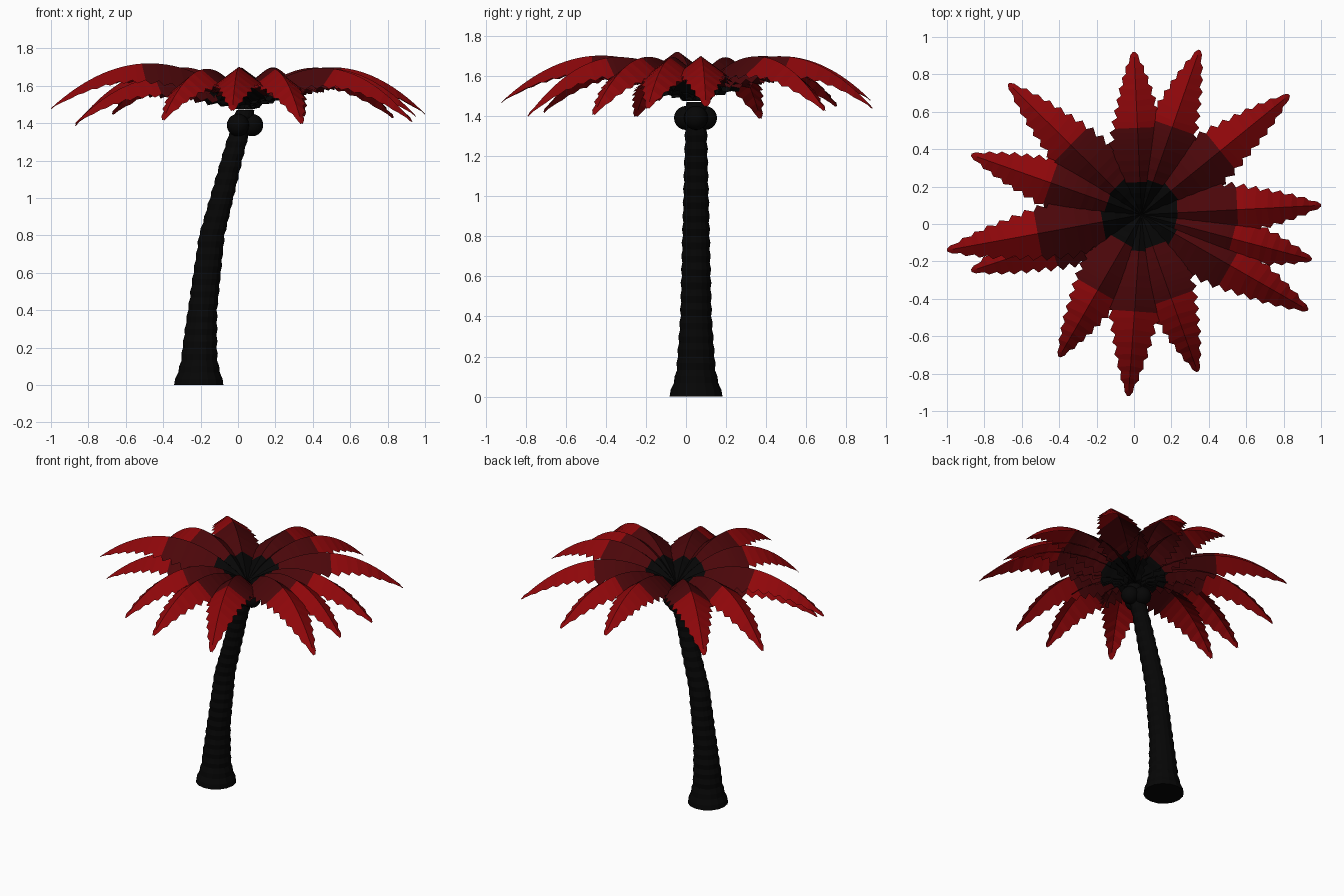
import bpy, bmesh, math
from mathutils import Vector

cube = bpy.data.objects.get("Cube")
if cube:
    bpy.data.objects.remove(cube)


def material(name, rgb):
    m = bpy.data.materials.new(name)
    m.use_nodes = True
    col = (*rgb, 1)
    m.diffuse_color = col
    m.node_tree.nodes["Principled BSDF"].inputs["Base Color"].default_value = col
    return m


BLACK = material("charcoal", (0.0018, 0.0018, 0.0018))
DARK = material("dark red", (0.07, 0.002, 0.003))
RED = material("bright red", (0.27, 0.002, 0.003))


def finish(bm, name, mats):
    mesh = bpy.data.meshes.new(name)
    bm.to_mesh(mesh)
    bm.free()
    for m in mats:
        mesh.materials.append(m)
    obj = bpy.data.objects.new(name, mesh)
    bpy.context.collection.objects.link(obj)
    return obj


def lerp_table(table, v):
    for (a, fa), (b, fb) in zip(table, table[1:]):
        if v <= b:
            return fa + (fb - fa) * (v - a) / (b - a)
    return table[-1][1]


CROWN = Vector((0.04, 0.05, 1.5))

# Trunk: leaning stack of bulging rings with a flared foot
LEAN = [(0, -0.21), (0.2, -0.205), (0.4, -0.19), (0.8, -0.14), (1.2, -0.035), (1.47, 0.04)]
GIRTH = [(0, 0.132), (0.04, 0.122), (0.12, 0.098), (0.4, 0.078), (0.8, 0.068), (1.47, 0.05)]
SIDES, BANDS, TOP = 16, 22, 1.47
bm = bmesh.new()
rings = []
for i in range(BANDS * 2 + 1):
    z = TOP * i / (BANDS * 2)
    r = lerp_table(GIRTH, z) + (0.003 if i % 2 else -0.003) * (i > 0)
    x = lerp_table(LEAN, z)
    rings.append([bm.verts.new((x + r * math.cos(a), CROWN.y + r * math.sin(a), z))
                  for a in (math.tau * k / SIDES for k in range(SIDES))])
for low, high in zip(rings, rings[1:]):
    for k in range(SIDES):
        n = (k + 1) % SIDES
        bm.faces.new((low[k], low[n], high[n], high[k]))
bm.faces.new(rings[0][::-1])
bm.faces.new(rings[-1])
finish(bm, "trunk", [BLACK])

# Three coconuts under the crown
for i, (x, y) in enumerate([(0.0, 0.0), (0.01, 0.095), (0.075, 0.05)]):
    bm = bmesh.new()
    bmesh.ops.create_uvsphere(bm, u_segments=16, v_segments=10, radius=0.06)
    bmesh.ops.translate(bm, verts=bm.verts, vec=(x, y, 1.39))
    for f in bm.faces:
        f.smooth = True
    finish(bm, f"coconut_{i + 1}", [BLACK])

# Fronds: arched, ridged leaves with serrated edges; each entry is a tip and an arch
TIPS = [(0.0, 0.92, 1.48, 0.8), (0.35, 0.93, 1.44, 0.82), (0.83, 0.69, 1.43, 0.82),
        (1.0, 0.10, 1.45, 0.82), (0.95, -0.19, 1.44, 0.8), (0.93, -0.46, 1.41, 0.82),
        (0.34, -0.79, 1.40, 0.82), (-0.03, -0.92, 1.47, 0.82), (-0.40, -0.71, 1.42, 0.8),
        (-0.87, -0.25, 1.40, 0.64), (-1.0, -0.14, 1.48, 0.89),
        (-0.87, 0.37, 1.39, 0.82), (-0.67, 0.75, 1.45, 0.82)]
WIDTH = [(0, 0.04), (0.18, 0.12), (0.36, 0.152), (0.52, 0.135),
         (0.78, 0.08), (0.9, 0.045), (1, 0.007)]
STEPS = 30


def frond(index, tip):
    along = Vector((tip[0] - CROWN.x, tip[1] - CROWN.y, 0))
    side = Vector((-along.y, along.x, 0)).normalized()
    bm = bmesh.new()
    rows = []
    for i in range(STEPS + 1):
        t = i / STEPS
        ridge = CROWN + along * t
        ridge.z += tip[3] * t * (1 - t) + (tip[2] - CROWN.z) * t ** 3
        w = lerp_table(WIDTH, t)
        # teeth shrink with the leaf and lean toward the tip
        w *= 1.1 if i % 2 else 0.9
        shift = along * (0.012 if i % 2 else 0)
        drop = Vector((0, 0, -0.74 * w))
        rows.append([bm.verts.new(ridge - side * w + drop + shift),
                     bm.verts.new(ridge),
                     bm.verts.new(ridge + side * w + drop + shift)])
    for i, (a, b) in enumerate(zip(rows, rows[1:])):
        t = (i + 0.5) / STEPS
        for k in (0, 1):
            f = bm.faces.new((a[k], b[k], b[k + 1], a[k + 1]))
            f.material_index = 0 if t < 0.19 else 1 if t < 0.52 else 2
    finish(bm, f"frond_{index}", [BLACK, DARK, RED])


for n, tip in enumerate(TIPS):
    frond(n + 1, tip)
